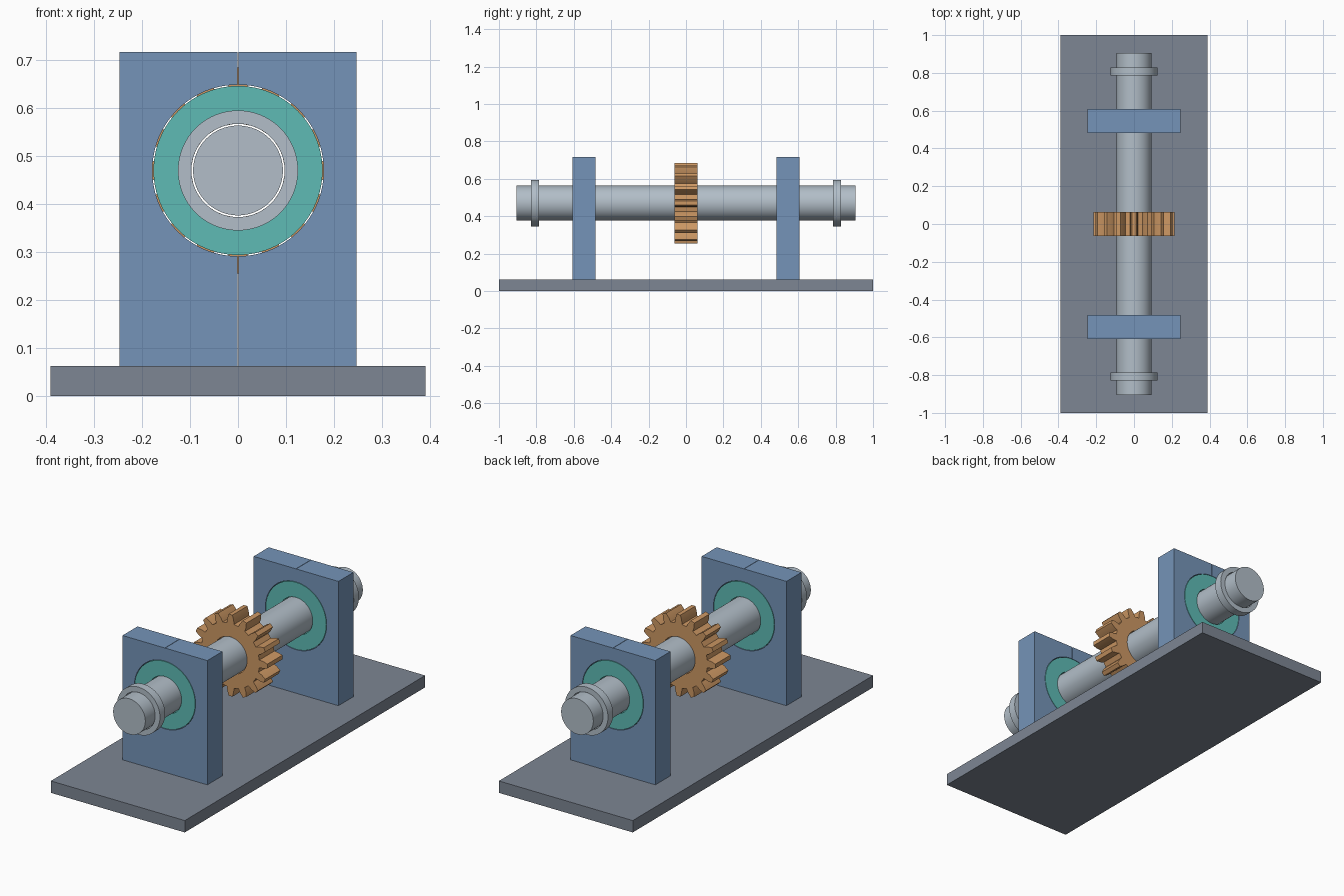
import bpy, bmesh
from math import sin, cos, pi, radians

if "Cube" in bpy.data.objects:
    bpy.data.objects.remove(bpy.data.objects["Cube"])

AXIS_Z = 0.47      # height of the shaft axis
BASE_TOP = 0.0625
BORE = 0.097       # running clearance around the shaft
SEG = 96


def material(name, rgb):
    m = bpy.data.materials.new(name)
    m.diffuse_color = (*rgb, 1)
    m.use_nodes = True
    m.node_tree.nodes["Principled BSDF"].inputs["Base Color"].default_value = m.diffuse_color
    return m


STEEL_BLUE = material("steel blue", (0.178, 0.296, 0.479))
SLATE = material("slate grey", (0.205, 0.238, 0.292))
TEAL = material("teal", (0.112, 0.497, 0.462))
SILVER = material("silver", (0.445, 0.515, 0.578))
BRONZE = material("bronze", (0.610, 0.314, 0.127))


def polar(r, a):
    return (r * cos(a), AXIS_Z + r * sin(a))


def circle(r, n=SEG):
    return [polar(r, 2 * pi * i / n) for i in range(n)]


def prism(name, outer, y0, y1, mat, inner=None):
    """Extrude an x-z outline along y; inner is an optional bore with equal point count."""
    bm = bmesh.new()

    def loop(pts, y):
        return [bm.verts.new((x, y, z)) for x, z in pts]

    def bridge(a, b):
        n = len(a)
        for i in range(n):
            j = (i + 1) % n
            bm.faces.new((a[i], a[j], b[j], b[i]))

    o0, o1 = loop(outer, y0), loop(outer, y1)
    bridge(o0, o1)
    if inner:
        i0, i1 = loop(inner, y0), loop(inner, y1)
        bridge(i0, i1)
        bridge(o0, i0)
        bridge(o1, i1)
    else:
        bm.faces.new(o0)
        bm.faces.new(o1)
    bmesh.ops.recalc_face_normals(bm, faces=bm.faces[:])
    me = bpy.data.meshes.new(name)
    bm.to_mesh(me)
    bm.free()
    me.materials.append(mat)
    ob = bpy.data.objects.new(name, me)
    bpy.context.collection.objects.link(ob)
    bpy.ops.object.select_all(action='DESELECT')
    ob.select_set(True)
    bpy.context.view_layer.objects.active = ob
    bpy.ops.object.shade_smooth_by_angle(angle=radians(20))
    return ob


# Base plate
prism("base_plate", [(-0.39, 0), (0.39, 0), (0.39, BASE_TOP), (-0.39, BASE_TOP)],
      -1, 1, SLATE)

# Shaft
prism("shaft", circle(0.0935), -0.905, 0.905, SILVER)

# Split supports, bearings and collars at both ends
HOLE, SEAM, TOP, HALF_W = 0.1785, 0.001, 0.717, 0.247
for end, s in (("front", -1), ("back", 1)):
    for side, k in (("left", -1), ("right", 1)):
        arc = [polar(HOLE, -pi / 2 + pi * i / 48) for i in range(49)]
        arc = [(max(x, SEAM), z) for x, z in arc]
        half = [(SEAM, BASE_TOP)] + arc + [(SEAM, TOP), (HALF_W, TOP), (HALF_W, BASE_TOP)]
        prism(f"{end}_support_{side}", [(k * x, z) for x, z in half],
              s * 0.483, s * 0.608, STEEL_BLUE)
    prism(f"{end}_bearing", circle(0.176), s * 0.483, s * 0.608, TEAL, circle(BORE))
    prism(f"{end}_collar", circle(0.125), s * 0.785, s * 0.828, SILVER, circle(BORE))

# Gear: each tooth is root, flank, tip, tip, flank, root
TEETH = 16
TOOTH = [(-0.30, 0.169), (-0.25, 0.190), (-0.13, 0.215),
         (0.13, 0.215), (0.25, 0.190), (0.30, 0.169)]
angles = [(2 * pi * (t + f) / TEETH, r) for t in range(TEETH) for f, r in TOOTH]
prism("gear", [polar(r, a) for a, r in angles], -0.0625, 0.0625, BRONZE,
      [polar(BORE, a) for a, r in angles])
